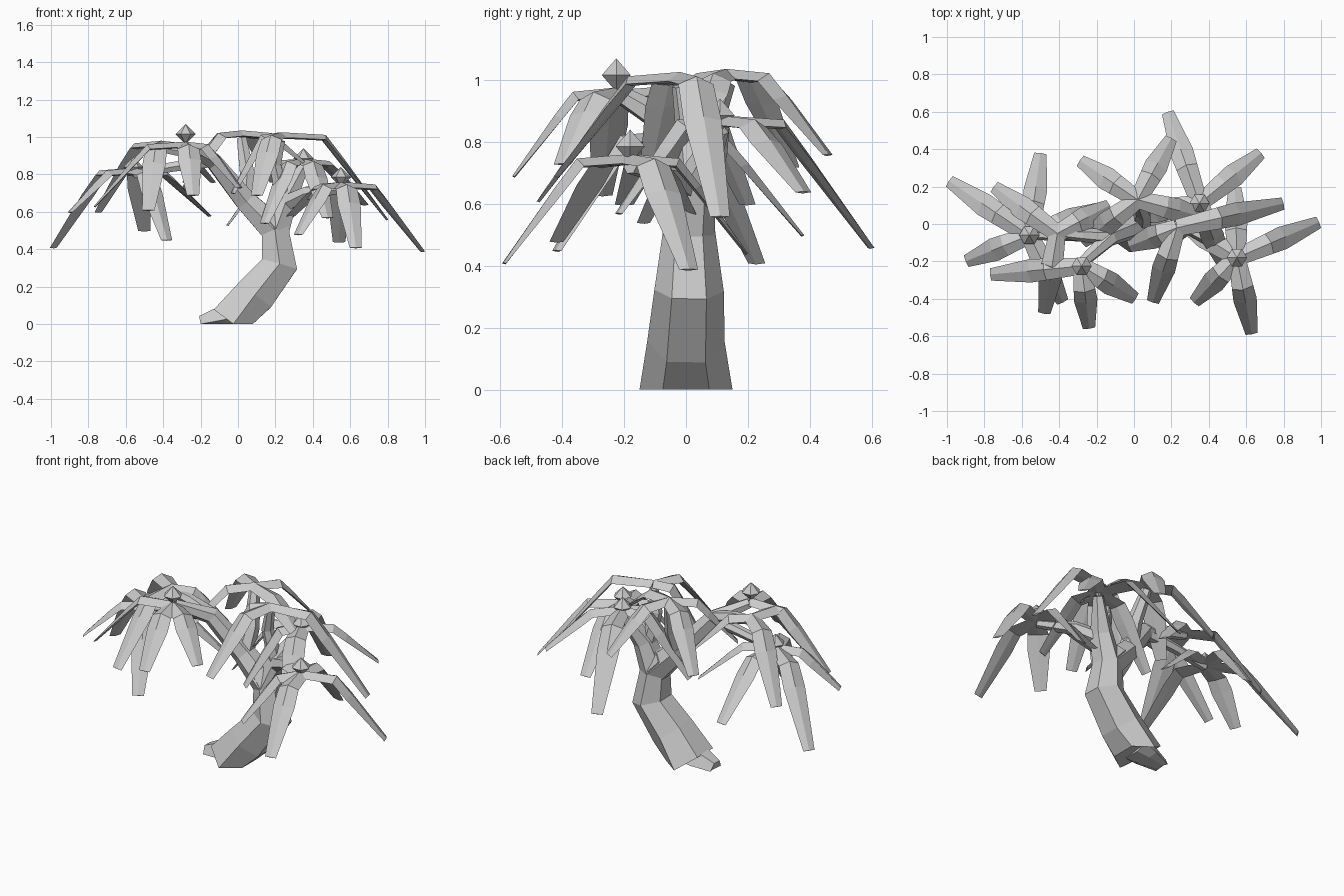
import bpy, bmesh, math
from mathutils import Vector

cube = bpy.data.objects.get("Cube")
if cube:
    bpy.data.objects.remove(cube, do_unlink=True)

stone = bpy.data.materials.new("pale_grey")
stone.use_nodes = True
GREY = (0.6, 0.6, 0.6, 1)
stone.diffuse_color = GREY
stone.node_tree.nodes["Principled BSDF"].inputs["Base Color"].default_value = GREY
UP = Vector((0, 0, 1))


def finish(bm, name):
    bmesh.ops.recalc_face_normals(bm, faces=bm.faces)
    mesh = bpy.data.meshes.new(name)
    bm.to_mesh(mesh)
    bm.free()
    mesh.materials.append(stone)
    obj = bpy.data.objects.new(name, mesh)
    bpy.context.collection.objects.link(obj)
    return obj


def bridge(bm, rings):
    """Join matching closed rings with quads and cap both ends."""
    n = len(rings[0])
    for a, b in zip(rings, rings[1:]):
        for i in range(n):
            j = (i + 1) % n
            bm.faces.new((a[i], a[j], b[j], b[i]))
    bm.faces.new(rings[0])
    bm.faces.new(rings[-1])


def limb(name, stations):
    """Six-sided tube; each station is (centre, radius)."""
    bm = bmesh.new()
    pts = [Vector(p) for p, r in stations]
    rings = []
    for i, (p, r) in enumerate(stations):
        along = (pts[min(i + 1, len(pts) - 1)] - pts[max(i - 1, 0)]).normalized()
        side = along.cross(Vector((0, 1, 0))).normalized()
        other = along.cross(side).normalized()
        angles = [math.tau * (k + 0.5) / 6 for k in range(6)]
        rings.append([bm.verts.new(pts[i] + r * (side * math.cos(a) + other * math.sin(a)))
                      for a in angles])
    bridge(bm, rings)
    return finish(bm, name)


def frond(name, centre, tip, reach=0.42):
    """Folded leaf: a nearly level inner length, then a tapering drooping blade."""
    c, t = Vector(centre), Vector(tip)
    flat = Vector((t.x - c.x, t.y - c.y, 0))
    side = flat.normalized().cross(UP)
    bend = c + flat * reach - UP * 0.014
    blade = bend.lerp(t, 0.3) + UP * 0.006
    normal = side.cross((t - bend).normalized()).normalized()
    if normal.z < 0:
        normal = -normal
    bm = bmesh.new()
    rings = []
    for p, half, fold, lift in ((c, 0.045, 0.028, UP),
                                (bend, 0.058, 0.028, (UP + normal).normalized()),
                                (blade, 0.063, 0.022, normal),
                                (t, 0.033, 0.004, normal)):
        offsets = (-side * half - lift * fold, lift * 0, side * half - lift * fold,
                   -lift * (fold + 0.006))
        rings.append([bm.verts.new(p + o) for o in offsets])
    bridge(bm, rings)
    return finish(bm, name)


def bud(name, centre, r=0.054):
    """Faceted double pyramid."""
    bm = bmesh.new()
    c = Vector(centre)
    top, low = bm.verts.new(c + UP * r), bm.verts.new(c - UP * r)
    ring = [bm.verts.new(c + r * Vector((math.cos(a), math.sin(a), 0)))
            for a in (math.tau * k / 6 for k in range(6))]
    for i in range(6):
        bm.faces.new((ring[i - 1], ring[i], top))
        bm.faces.new((ring[i], ring[i - 1], low))
    return finish(bm, name)


# Leaning trunk and its root, both cut flat at the ground
trunk = limb("trunk", [((-0.025, 0, 0), 0.15), ((0.09, 0, 0.155), 0.125),
                       ((0.222, 0.01, 0.32), 0.112), ((0.195, 0.01, 0.52), 0.083),
                       ((0.13, 0.01, 0.59), 0.07)])
root = limb("root", [((-0.2, 0, 0), 0.05), ((-0.09, 0, 0.02), 0.085), ((0, 0, 0.04), 0.1)])
for part in (trunk, root):
    for v in part.data.vertices:
        v.co.z = max(v.co.z, 0)

# Boughs reaching each crown
fork = (0.2, 0.01, 0.5)
knee = (0.04, 0, 0.66)
shoulder = (-0.13, -0.07, 0.87)
limb("left_bough", [(fork, 0.085), (knee, 0.065), (shoulder, 0.05), ((-0.28, -0.21, 0.95), 0.03)])
limb("far_left_bough", [(shoulder, 0.035), ((-0.35, -0.06, 0.84), 0.03), ((-0.56, -0.06, 0.8), 0.025)])
limb("upper_left_bough", [(shoulder, 0.045), ((-0.28, -0.06, 0.92), 0.035), ((-0.41, -0.05, 0.94), 0.025)])
limb("middle_bough", [(knee, 0.055), ((0.05, 0.06, 0.8), 0.045), ((0.02, 0.13, 0.99), 0.03)])
limb("right_bough", [(fork, 0.085), ((0.26, 0.03, 0.67), 0.065), ((0.35, 0.11, 0.84), 0.03)])
limb("front_right_bough", [((0.24, 0.02, 0.64), 0.05), ((0.37, -0.06, 0.7), 0.04),
                           ((0.55, -0.18, 0.72), 0.025)])
limb("upper_right_bough", [((0.24, 0.02, 0.66), 0.045), ((0.2, 0, 0.85), 0.035), ((0.23, -0.02, 0.98), 0.025)])

# Crowns: centre followed by the frond tips
crowns = {
    "middle": ((0.02, 0.13, 1.035),
               [(-0.29, 0.34, 0.72), (0.2, 0.46, 0.76), (0.4, 0.03, 0.83),
                (-0.28, -0.1, 0.76)]),
    "upper_right": ((0.23, -0.02, 1.025),
                    [(0.1, -0.42, 0.69), (0.8, 0.11, 0.56), (-0.03, -0.12, 0.7)]),
    "right": ((0.35, 0.11, 0.885),
              [(0.18, 0.6, 0.46), (0.68, 0.38, 0.64), (0.48, -0.22, 0.57),
               (-0.06, 0.04, 0.53), (0.14, -0.14, 0.54)]),
    "front_right": ((0.55, -0.18, 0.76),
                    [(0.99, 0.01, 0.39), (0.63, -0.59, 0.41), (0.32, -0.42, 0.48),
                     (0.54, 0.2, 0.44), (0.24, 0.02, 0.54)]),
    "upper_left": ((-0.41, -0.05, 0.98),
                   [(-0.75, 0.2, 0.6), (-0.48, -0.48, 0.61), (-0.13, 0.1, 0.76)]),
    "front_left": ((-0.28, -0.225, 0.975),
                   [(-0.77, -0.27, 0.63), (-0.24, -0.56, 0.69), (0.01, -0.4, 0.73)]),
    "far_left": ((-0.56, -0.06, 0.835),
                 [(-0.99, 0.23, 0.41), (-0.9, -0.2, 0.6), (-0.5, 0.38, 0.5),
                  (-0.38, -0.42, 0.45), (-0.15, 0.09, 0.58)]),
}
for place, (centre, tips) in crowns.items():
    for i, tip in enumerate(tips):
        frond(f"{place}_frond_{i + 1}", centre, tip)

# Buds standing on four crowns
for place, lift in (("front_left", 0.04), ("far_left", 0.005), ("right", 0), ("front_right", 0.025)):
    bud(place + "_bud", Vector(crowns[place][0]) + UP * lift)
